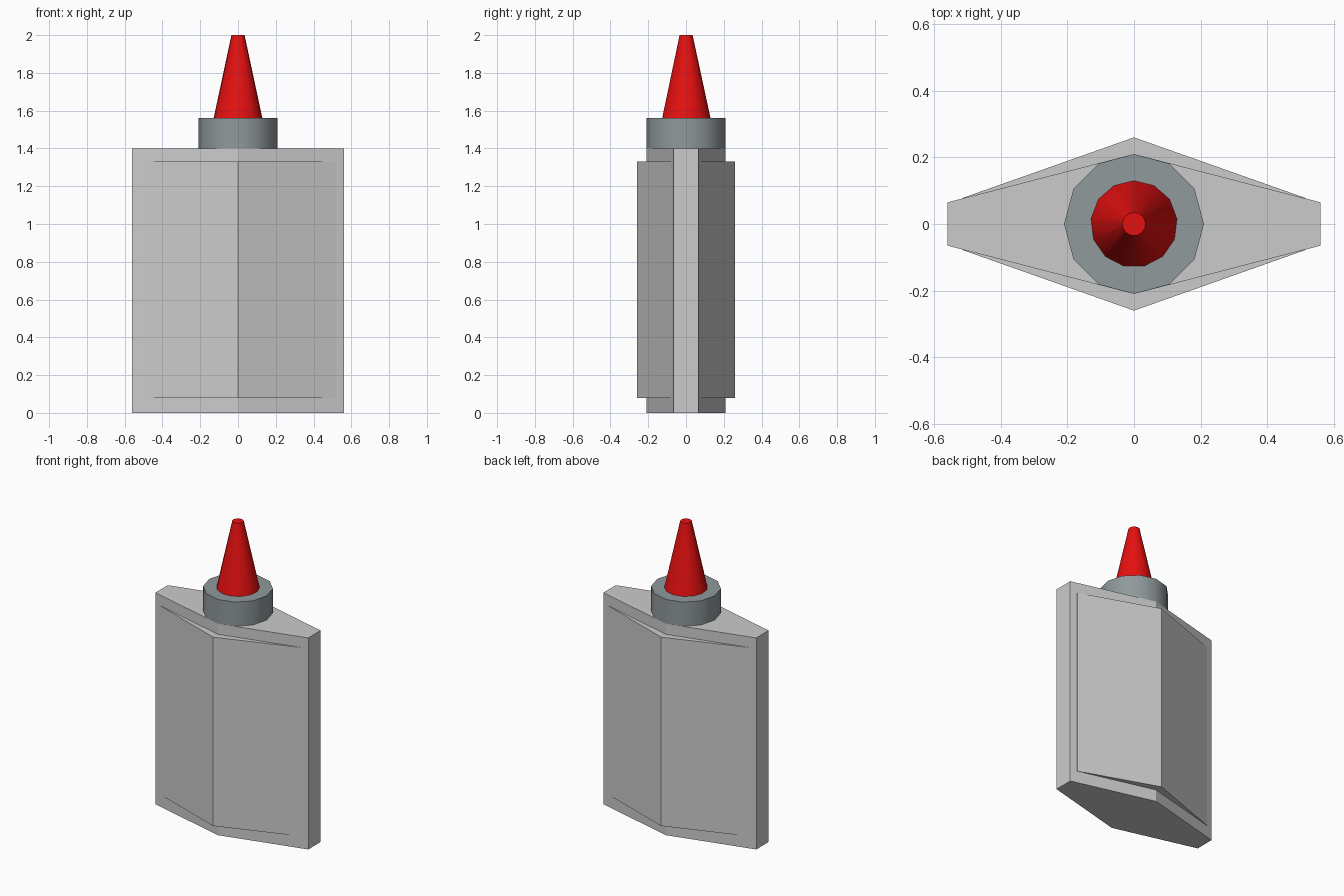
import bpy, bmesh, math

if "Cube" in bpy.data.objects:
    bpy.data.objects.remove(bpy.data.objects["Cube"])


def material(name, rgb):
    m = bpy.data.materials.new(name)
    m.diffuse_color = (*rgb, 1)
    m.use_nodes = True
    m.node_tree.nodes["Principled BSDF"].inputs["Base Color"].default_value = m.diffuse_color
    return m


def diamond_prism(name, half_w, end_y, ridge_y, z0, z1):
    """Six-sided prism, ridged at x = 0 and blunt at the side ends."""
    outline = [(half_w, -end_y), (half_w, end_y), (0, ridge_y),
               (-half_w, end_y), (-half_w, -end_y), (0, -ridge_y)]
    bm = bmesh.new()
    face = bm.faces.new([bm.verts.new((x, y, z0)) for x, y in outline])
    ext = bmesh.ops.extrude_face_region(bm, geom=[face], use_keep_orig=True)
    top = [v for v in ext["geom"] if isinstance(v, bmesh.types.BMVert)]
    bmesh.ops.translate(bm, verts=top, vec=(0, 0, z1 - z0))
    bmesh.ops.recalc_face_normals(bm, faces=bm.faces)
    me = bpy.data.meshes.new(name)
    bm.to_mesh(me)
    bm.free()
    obj = bpy.data.objects.new(name, me)
    bpy.context.collection.objects.link(obj)
    return obj


def tapered(name, sides, r0, r1, z0, z1, mat):
    bpy.ops.mesh.primitive_cone_add(vertices=sides, radius1=r0, radius2=r1,
                                    depth=z1 - z0, location=(0, 0, (z0 + z1) / 2))
    obj = bpy.context.object
    obj.name = name
    obj.data.materials.append(mat)
    bpy.ops.object.shade_smooth_by_angle(angle=math.radians(40))
    return obj


# Bottle body and the raised panels on its front and back
diamond_prism("bottle_body", 0.56, 0.065, 0.21, 0, 1.40)
diamond_prism("raised_panels", 0.515, 0.078, 0.26, 0.08, 1.33)

# Collar and nozzle
tapered("collar", 12, 0.21, 0.21, 1.40, 1.56, material("collar_grey", (0.28, 0.32, 0.33)))
tapered("nozzle", 13, 0.13, 0.035, 1.56, 2.0, material("nozzle_red", (0.8, 0.005, 0.005)))
